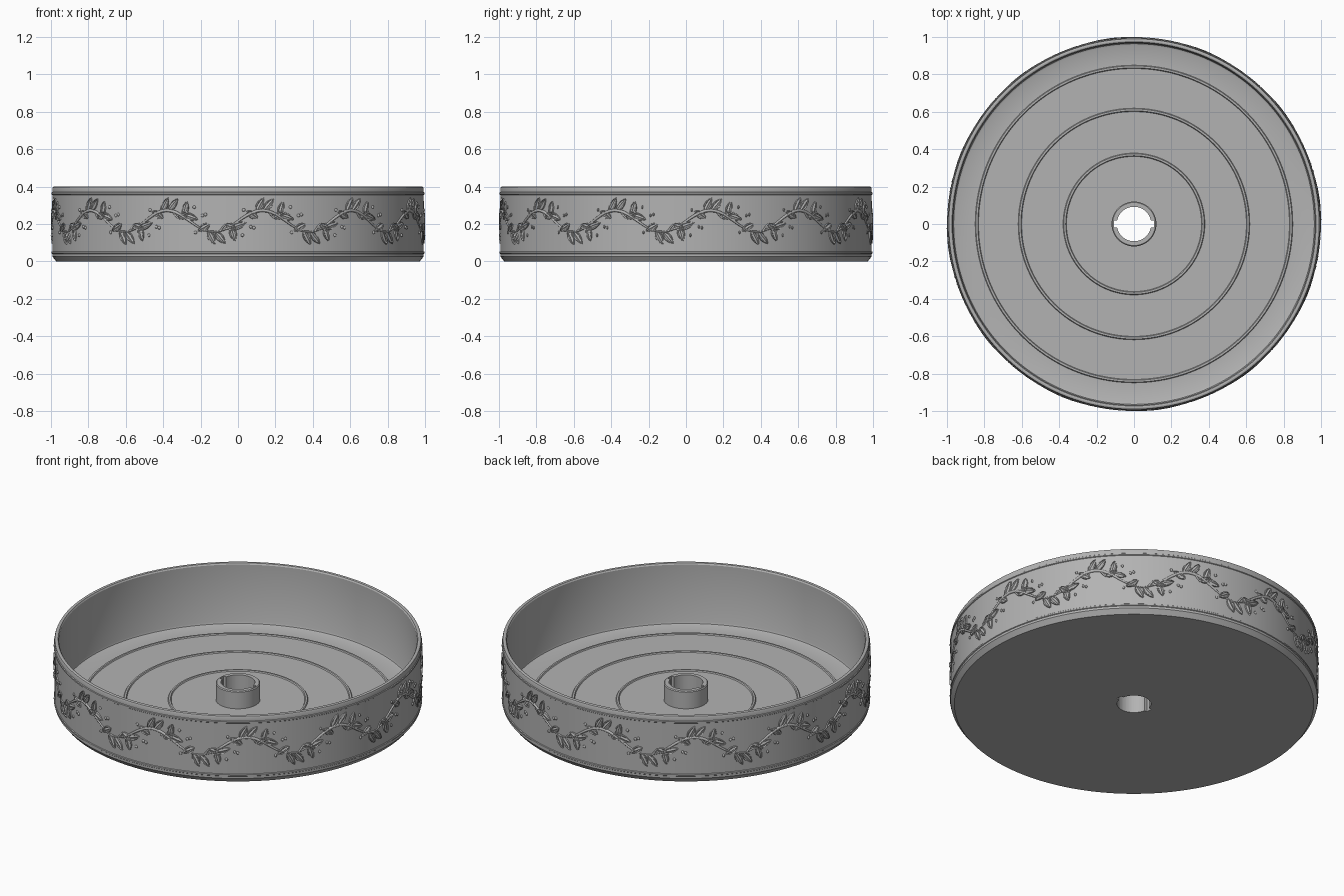
import bpy, bmesh, math
from math import sin, cos, pi, radians

if "Cube" in bpy.data.objects:
    bpy.data.objects.remove(bpy.data.objects["Cube"])

WALL = 0.993      # outer wall radius
REPEATS = 12      # vine waves around the wall
STEP = 2 * pi / REPEATS

grey = bpy.data.materials.new("plain grey")
grey.use_nodes = True
COLOR = (0.45, 0.45, 0.45, 1)
grey.diffuse_color = COLOR
grey.node_tree.nodes["Principled BSDF"].inputs["Base Color"].default_value = COLOR


def finish(name, bm, smooth=30):
    bmesh.ops.recalc_face_normals(bm, faces=bm.faces[:])
    mesh = bpy.data.meshes.new(name)
    bm.to_mesh(mesh)
    bm.free()
    mesh.materials.append(grey)
    obj = bpy.data.objects.new(name, mesh)
    bpy.context.collection.objects.link(obj)
    bpy.ops.object.select_all(action="DESELECT")
    obj.select_set(True)
    bpy.context.view_layer.objects.active = obj
    bpy.ops.object.shade_smooth_by_angle(angle=radians(smooth))
    return obj


def wrap(angle, z, r):
    """Point on the wall; angle 0 is the front centre."""
    return (r * sin(angle), -r * cos(angle), z)


def wave(angle):
    return 0.215 + 0.058 * cos(REPEATS * (angle - STEP / 4))


# Tray body: one turned profile with hub, floor rings, wall and bands
profile = [(0, 0.14), (0.115, 0.14), (0.12, 0.135), (0.12, 0.036)]
for r in (0.37, 0.61, 0.84):
    profile += [(r - 0.009, 0.036), (r - 0.005, 0.042), (r + 0.005, 0.042), (r + 0.009, 0.036)]
profile += [(0.955, 0.036), (0.964, 0.04), (0.968, 0.05), (0.968, 0.39), (0.973, 0.398),
            (0.979, 0.4), (0.984, 0.4), (0.99, 0.397), (WALL, 0.39)]
for z in (0.363, 0.047):
    profile += [(WALL, z + 0.007), (WALL + 0.004, z + 0.004),
                (WALL + 0.004, z - 0.004), (WALL, z - 0.007)]
profile += [(WALL, 0.027), (0.972, 0), (0, 0)]

bm = bmesh.new()
verts = [bm.verts.new((r, 0, z)) for r, z in profile]
edges = [bm.edges.new(pair) for pair in zip(verts, verts[1:])]
bmesh.ops.spin(bm, geom=verts + edges, axis=(0, 0, 1), cent=(0, 0, 0),
               angle=2 * pi, steps=192, use_merge=True)
bmesh.ops.remove_doubles(bm, verts=bm.verts[:], dist=0.0001)
tray = finish("tray_body", bm)

# Keyed shaft hole: round bore with a slot on either side
bpy.ops.mesh.primitive_cylinder_add(vertices=64, radius=0.092, depth=1)
bore = bpy.context.object
bpy.ops.mesh.primitive_cube_add(size=1)
slot = bpy.context.object
slot.scale = (0.215, 0.036, 1)
for cutter in (bore, slot):
    mod = tray.modifiers.new("shaft_cut", "BOOLEAN")
    mod.operation, mod.solver, mod.object = "DIFFERENCE", "EXACT", cutter
    bpy.context.view_layer.objects.active = tray
    # the smoothing helper may add its own modifier, so apply by name
    bpy.ops.object.modifier_apply(modifier=mod.name)
    bpy.data.objects.remove(cutter)


# Vine stems: round cords laid on the wall
def cord(name, paths, depth, cyclic=False):
    curve = bpy.data.curves.new(name, "CURVE")
    curve.dimensions = "3D"
    curve.bevel_depth = depth
    curve.bevel_resolution = 2
    curve.use_fill_caps = True
    for path in paths:
        spline = curve.splines.new("POLY")
        spline.points.add(len(path) - 1)
        for i, (a, z) in enumerate(path):
            spline.points[i].co = (*wrap(a, z, WALL), 1)
            # stem swells and thins along each wave
            spline.points[i].radius = 0.85 + 0.3 * sin(REPEATS * a) if cyclic else 1 - 0.4 * i / len(path)
        spline.use_cyclic_u = cyclic
        spline.use_smooth = True
    curve.materials.append(grey)
    obj = bpy.data.objects.new(name, curve)
    bpy.context.collection.objects.link(obj)


count = REPEATS * 20
cord("vine_stem", [[(i * 2 * pi / count, wave(i * 2 * pi / count)) for i in range(count)]], 0.0075, True)

# One sprig of leaves at a crest: along the wall, height above the stem's middle, tilt, length.
# The same sprig is turned half round for each trough.
SPRIG = [(-0.055, 0.035, 150, 0.075), (-0.012, 0.088, 62, 0.085), (0.035, 0.088, 50, 0.085),
         (0.105, 0.07, 75, 0.075), (0.135, 0.022, -18, 0.085), (0.095, 0.032, 28, 0.07)]
BERRIES = [(-0.1, 0.06), (0.155, 0.075), (-0.045, -0.035), (0.2, 0.03)]


def sprig_centres():
    for n in range(REPEATS):
        base = n * STEP + STEP / 4
        yield base, 1
        yield base + STEP / 2, -1


# Leaves: cupped, with a raised rim and midrib
SECTION = [(-1, 0), (-0.9, 0.007), (-0.72, 0.007), (-0.55, 0.003), (-0.14, 0.004), (0, 0.007),
           (0.14, 0.004), (0.55, 0.003), (0.72, 0.007), (0.9, 0.007), (1, 0)]


def add_leaf(bm, angle, z, tilt, length):
    rows = []
    for i in range(11):
        t = i / 10
        half = 0.0195 * sin(pi * t ** 0.85) ** 0.85 + 0.0008
        u = (t - 0.5) * length
        row = []
        for side, lift in SECTION:
            v = side * half
            du = u * cos(tilt) - v * sin(tilt)
            dz = u * sin(tilt) + v * cos(tilt)
            rise = lift if 0 < i < 10 else lift * 0.3
            row.append(bm.verts.new(wrap(angle + du / WALL, z + dz, WALL - 0.0005 + rise)))
        rows.append(row)
    for a, b in zip(rows, rows[1:]):
        for j in range(len(SECTION) - 1):
            bm.faces.new((a[j], a[j + 1], b[j + 1], b[j]))


leaves = bmesh.new()
berries = bmesh.new()
twigs = []
for centre, sign in sprig_centres():
    for along, up, tilt, length in SPRIG:
        ang = centre + along
        z = 0.215 + sign * up
        lean = radians(tilt) * sign
        add_leaf(leaves, ang, z, lean, length)
        # twig from the leaf's foot back to the stem
        foot = (ang - 0.5 * length * cos(lean), z - 0.5 * length * sin(lean))
        root = foot[0] - 0.03
        twigs.append([(root, wave(root)), (foot[0] - 0.012, (foot[1] * 2 + wave(root)) / 3), foot])
    for along, up in BERRIES:
        dot = bmesh.ops.create_icosphere(berries, subdivisions=2, radius=0.009)["verts"]
        for v in dot:
            v.co.y *= 0.6
        spot = wrap(centre + along, 0.215 + sign * up, WALL)
        bmesh.ops.translate(berries, verts=dot, vec=spot)

finish("vine_leaves", leaves, 50)
finish("vine_berries", berries, 60)
cord("vine_twigs", twigs, 0.0055)
